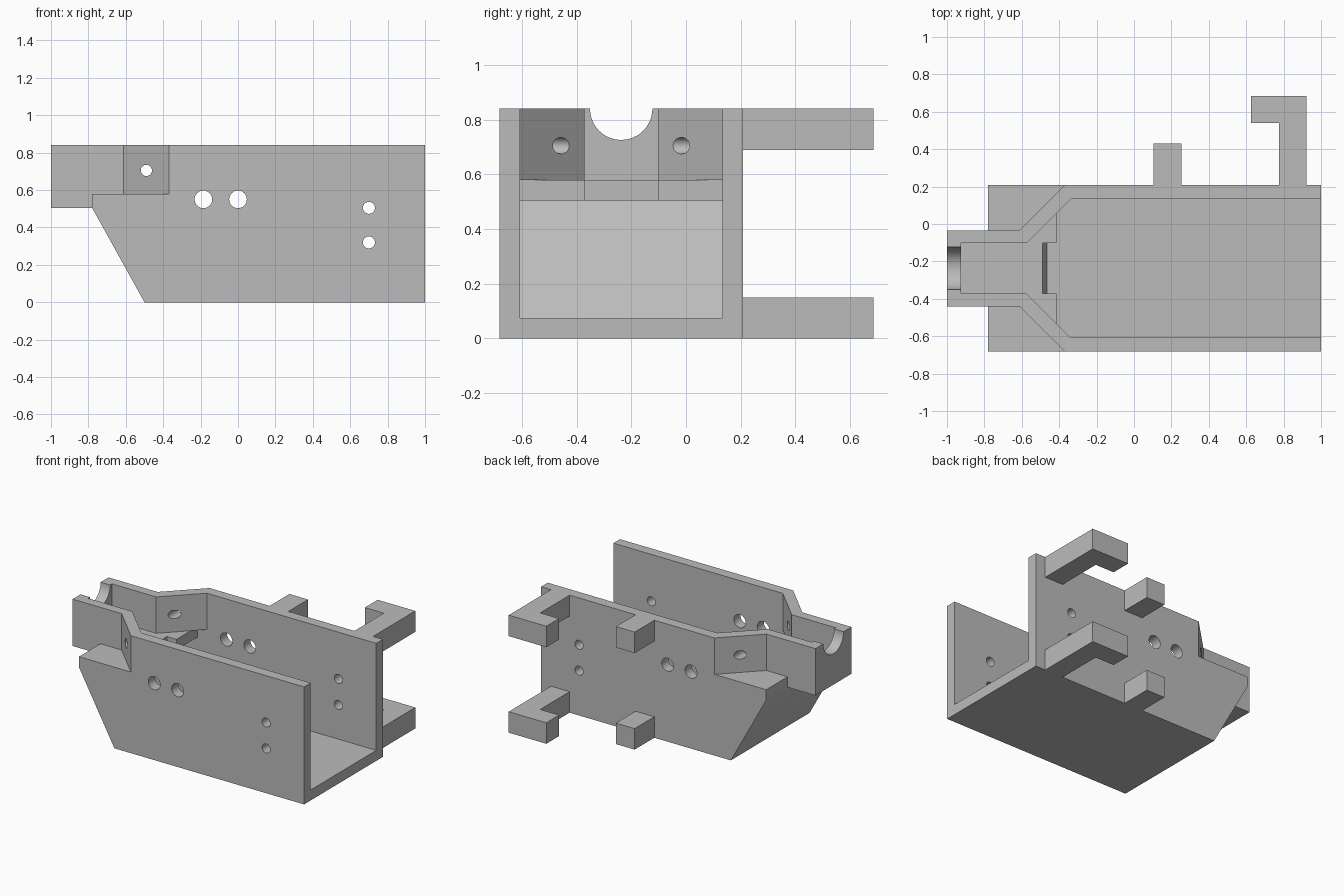
import bpy
import bmesh
import math
from mathutils import Matrix, Vector

cube = bpy.data.objects.get("Cube")
if cube:
    bpy.data.objects.remove(cube, do_unlink=True)

YC = -0.237                  # centre line of the housing
TOP, SHELF, LIP = 0.84, 0.58, 0.505
OUTER, INNER = 0.445, 0.37   # half widths of the housing
FLOOR = 0.075

grey = bpy.data.materials.new("plain_grey")
grey.use_nodes = True
grey.diffuse_color = (0.5, 0.5, 0.5, 1)
grey.node_tree.nodes["Principled BSDF"].inputs["Base Color"].default_value = grey.diffuse_color


def prism(name, points, start, end, axis="z"):
    """Extrude an x-y outline along z, or an x-z outline along y."""
    def place(p, d):
        return (p[0], p[1], d) if axis == "z" else (p[0], d, p[1])
    bm = bmesh.new()
    face = bm.faces.new([bm.verts.new(place(p, start)) for p in points])
    ext = bmesh.ops.extrude_face_region(bm, geom=[face])
    moved = [v for v in ext["geom"] if isinstance(v, bmesh.types.BMVert)]
    shift = Vector(place((0, 0), end - start))
    bmesh.ops.translate(bm, verts=moved, vec=shift)
    bmesh.ops.recalc_face_normals(bm, faces=bm.faces)
    return finish(name, bm)


def rod(name, centre, radius, length, axis):
    """Cylinder along x or y."""
    turn = Matrix.Rotation(math.pi / 2, 4, "Y" if axis == "x" else "X")
    bm = bmesh.new()
    bmesh.ops.create_cone(bm, cap_ends=True, segments=48, radius1=radius,
                          radius2=radius, depth=length,
                          matrix=Matrix.Translation(centre) @ turn)
    return finish(name, bm)


def finish(name, bm):
    mesh = bpy.data.meshes.new(name)
    bm.to_mesh(mesh)
    bm.free()
    mesh.materials.append(grey)
    obj = bpy.data.objects.new(name, mesh)
    bpy.context.collection.objects.link(obj)
    return obj


def cut(target, cutter):
    mod = target.modifiers.new("cut", "BOOLEAN")
    mod.operation, mod.solver, mod.object = "DIFFERENCE", "EXACT", cutter
    bpy.context.view_layer.objects.active = target
    bpy.ops.object.modifier_apply(modifier=mod.name)
    bpy.data.objects.remove(cutter, do_unlink=True)


# Housing block from its side profile
housing = prism("housing", [(-0.5, 0), (1, 0), (1, TOP), (-1, TOP), (-1, LIP), (-0.78, LIP)],
                YC - OUTER, YC + OUTER, "y")

# Outer shoulders above the shelf and the flanks of the neck
for s in (-1, 1):
    shoulder = [(-0.215, 0.6), (-0.612, 0.203), (-1.1, 0.203), (-1.1, 0.6)]
    cut(housing, prism("shoulder_cutter", [(x, YC + s * y) for x, y in shoulder], SHELF, 1))
    flank = [(-1.1, 0.203), (-0.78, 0.203), (-0.78, 0.6), (-1.1, 0.6)]
    cut(housing, prism("flank_cutter", [(x, YC + s * y) for x, y in flank], 0.3, 1))

# Lower bay with the sloping end wall
cut(housing, prism("bay_cutter",
                   [(-0.465, FLOOR), (1.1, FLOOR), (1.1, SHELF), (-0.415, SHELF),
                    (-0.415, LIP), (-0.705, LIP)], YC - INNER, YC + INNER, "y"))

# Upper channel narrowing into the neck
half = [(1.1, INNER), (-0.34, INNER), (-0.575, 0.135), (-0.925, 0.135)]
outline = [(x, YC + y) for x, y in half] + [(x, YC - y) for x, y in reversed(half)]
cut(housing, prism("channel_cutter", outline, SHELF, 1))

# Notch in the shelf edge
cut(housing, prism("notch_cutter",
                   [(-0.49, YC - 0.135), (-0.3, YC - 0.135), (-0.3, YC + 0.135), (-0.49, YC + 0.135)],
                   0.45, 0.63))

# Half-round cradle in the neck end wall
cut(housing, rod("cradle_cutter", (-1, YC, TOP), 0.114, 0.3, "x"))

# Bolt holes through both walls
for x, z, r in [(-0.185, 0.55, 0.047), (0, 0.55, 0.047), (0.7, 0.505, 0.032),
                (0.7, 0.32, 0.032), (-0.49, 0.705, 0.03)]:
    cut(housing, rod("hole_cutter", (x, YC, z), r, 1.2, "y"))

# Straight pegs and hooked arms on the back wall, at the bottom and top
back = YC + OUTER
peg = [(0.105, back), (0.253, back), (0.253, 0.43), (0.105, 0.43)]
hook = [(0.775, back), (0.922, back), (0.922, 0.685), (0.625, 0.685), (0.625, 0.54), (0.775, 0.54)]
parts = [housing]
for level, z in (("lower", 0), ("upper", 0.69)):
    parts.append(prism(level + "_peg", peg, z, z + 0.15))
    parts.append(prism(level + "_hook", hook, z, z + 0.15))

# Smooth the bores, keep the edges sharp
bpy.ops.object.select_all(action="DESELECT")
for obj in parts:
    obj.select_set(True)
bpy.context.view_layer.objects.active = housing
bpy.ops.object.shade_smooth_by_angle(angle=math.radians(30))
